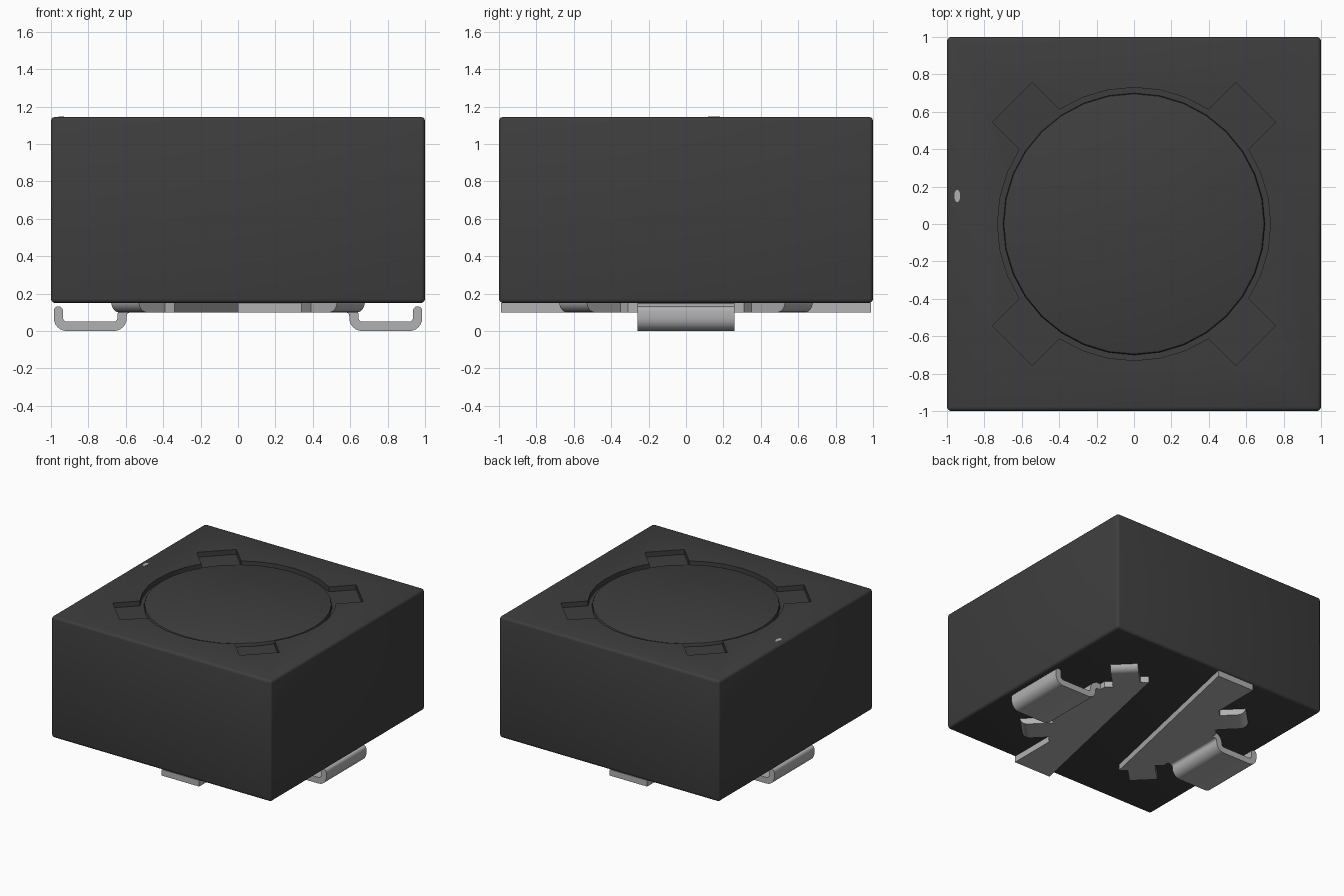
import bpy, bmesh, math
from math import cos, sin, pi, radians
from mathutils import Vector, Matrix

cube = bpy.data.objects.get("Cube")
if cube:
    bpy.data.objects.remove(cube, do_unlink=True)


def material(name, rgb):
    m = bpy.data.materials.new(name)
    m.use_nodes = True
    m.diffuse_color = (*rgb, 1)
    m.node_tree.nodes["Principled BSDF"].inputs["Base Color"].default_value = (*rgb, 1)
    return m


ferrite = material("charcoal ferrite", (0.048, 0.048, 0.048))
metal = material("tinned metal", (0.44, 0.44, 0.45))


def add_object(name, bm, mat, matrix=Matrix(), smooth=False):
    bmesh.ops.recalc_face_normals(bm, faces=bm.faces)
    mesh = bpy.data.meshes.new(name)
    bm.to_mesh(mesh)
    bm.free()
    mesh.transform(matrix)
    mesh.materials.append(mat)
    obj = bpy.data.objects.new(name, mesh)
    bpy.context.collection.objects.link(obj)
    bpy.ops.object.select_all(action="DESELECT")
    bpy.context.view_layer.objects.active = obj
    obj.select_set(True)
    if smooth:
        bpy.ops.object.shade_smooth_by_angle(angle=radians(35))
    return obj


def prism(outline, low, high):
    """Extrude a flat outline from z = low to z = high."""
    bm = bmesh.new()
    face = bm.faces.new([bm.verts.new((x, y, low)) for x, y in outline])
    top = bmesh.ops.extrude_face_region(bm, geom=[face])["geom"]
    bmesh.ops.translate(bm, vec=(0, 0, high - low),
                        verts=[v for v in top if isinstance(v, bmesh.types.BMVert)])
    return bm


def bent_strip(name, corners, radius, width, turn, round_tip=False):
    """Sheet strip following a filleted path in the radius/height plane."""
    pts = [Vector(c) for c in corners]
    path = [pts[0]]
    for a, b, c in zip(pts, pts[1:], pts[2:]):
        p = b + (a - b).normalized() * radius
        q = b + (c - b).normalized() * radius
        centre = p + q - b
        for i in range(7):
            t = i / 6 * pi / 2
            path.append(centre + (p - centre) * cos(t) + (q - centre) * sin(t))
    path.append(pts[-1])
    half = 0.025
    sides = [[], []]
    for i, p in enumerate(path):
        d = (path[min(i + 1, len(path) - 1)] - path[max(i - 1, 0)]).normalized()
        n = Vector((-d.y, d.x)) * half
        sides[0].append(p + n)
        sides[1].append(p - n)
    tip = []
    if round_tip:
        tip = [path[-1] + n * cos(t) + d * half * sin(t)
               for t in (pi * k / 6 for k in range(1, 6))]
    bm = prism(sides[0] + tip + sides[1][::-1], -width / 2, width / 2)
    stand = Matrix.Rotation(turn, 4, "Z") @ Matrix.Rotation(pi / 2, 4, "X")
    return add_object(name, bm, metal, stand, True)


# Body block with softened edges
bm = bmesh.new()
bmesh.ops.create_cube(bm, size=1)
bmesh.ops.scale(bm, vec=(2, 2, 0.995), verts=bm.verts)
bmesh.ops.translate(bm, vec=(0, 0, 0.6475), verts=bm.verts)
bmesh.ops.bevel(bm, geom=bm.edges[:], offset=0.022, segments=3, profile=0.5, affect="EDGES")
body = add_object("body", bm, ferrite)

# Round recess with four diagonal notches, cut into the top
recess = []
for k in range(4):
    mid = pi / 4 + k * pi / 2
    out, side = Vector((cos(mid), sin(mid))), Vector((-sin(mid), cos(mid)))
    recess += [out * 0.715 - side * 0.15, out * 0.92 - side * 0.15,
               out * 0.92 + side * 0.15, out * 0.715 + side * 0.15]
    for i in range(1, 6):
        a = mid + radians(12 + i * 11)
        recess.append(Vector((cos(a), sin(a))) * 0.73)
cutter = add_object("recess_cutter", prism(recess, 1.105, 1.3), ferrite)
cutter.hide_render = True
bpy.context.view_layer.objects.active = body
cut = body.modifiers.new("recess", "BOOLEAN")
cut.object = cutter
cut.solver = "EXACT"
bpy.ops.object.modifier_apply(modifier=cut.name)
bpy.data.objects.remove(cutter, do_unlink=True)
bpy.ops.object.select_all(action="DESELECT")
body.select_set(True)
bpy.ops.object.shade_smooth_by_angle(angle=radians(35))

# Core disc sitting in the recess
bm = prism([(0.7 * cos(i * pi / 16), 0.7 * sin(i * pi / 16)) for i in range(32)], 1.0, 1.135)
rim = [e for e in bm.edges if all(v.co.z > 1.1 for v in e.verts)]
bmesh.ops.bevel(bm, geom=rim, offset=0.015, segments=2, profile=0.5, affect="EDGES")
add_object("core_disc", bm, ferrite, smooth=True)

# Small polarity mark on the top
mark = [(-0.945 + 0.016 * cos(a), 0.15 + 0.033 * sin(a))
        for a in (i * pi / 6 for i in range(12))]
add_object("polarity_mark", prism(mark, 1.143, 1.147), metal)

# Terminals: slanted plate, two upturned tabs and a solder foot, on both sides
plate = [(0, -0.99), (0.34, -0.99), (0.34, -0.59), (0.39, -0.54), (0.54, -0.39),
         (0.5, -0.35), (0.55, -0.31), (0.55, -0.26), (0.59, -0.26), (0.59, 0.26),
         (0.55, 0.26), (0.55, 0.31), (0.5, 0.35), (0.54, 0.39), (0.39, 0.54),
         (0.34, 0.58)]
for label, turn in (("left", 0), ("right", pi)):
    add_object(label + "_terminal_plate", prism(plate, 0.1, 0.15), metal,
               Matrix.Rotation(turn, 4, "Z"))
    bent_strip(label + "_solder_foot",
               [(0.56, 0.125), (0.62, 0.125), (0.62, 0.025), (0.96, 0.025), (0.96, 0.108)],
               0.045, 0.52, turn, True)
    for end, angle in (("front", -pi / 4), ("back", pi / 4)):
        bent_strip(f"{label}_{end}_tab", [(0.65, 0.125), (0.83, 0.125), (0.83, 0.22)],
                   0.035, 0.21, turn + angle)
